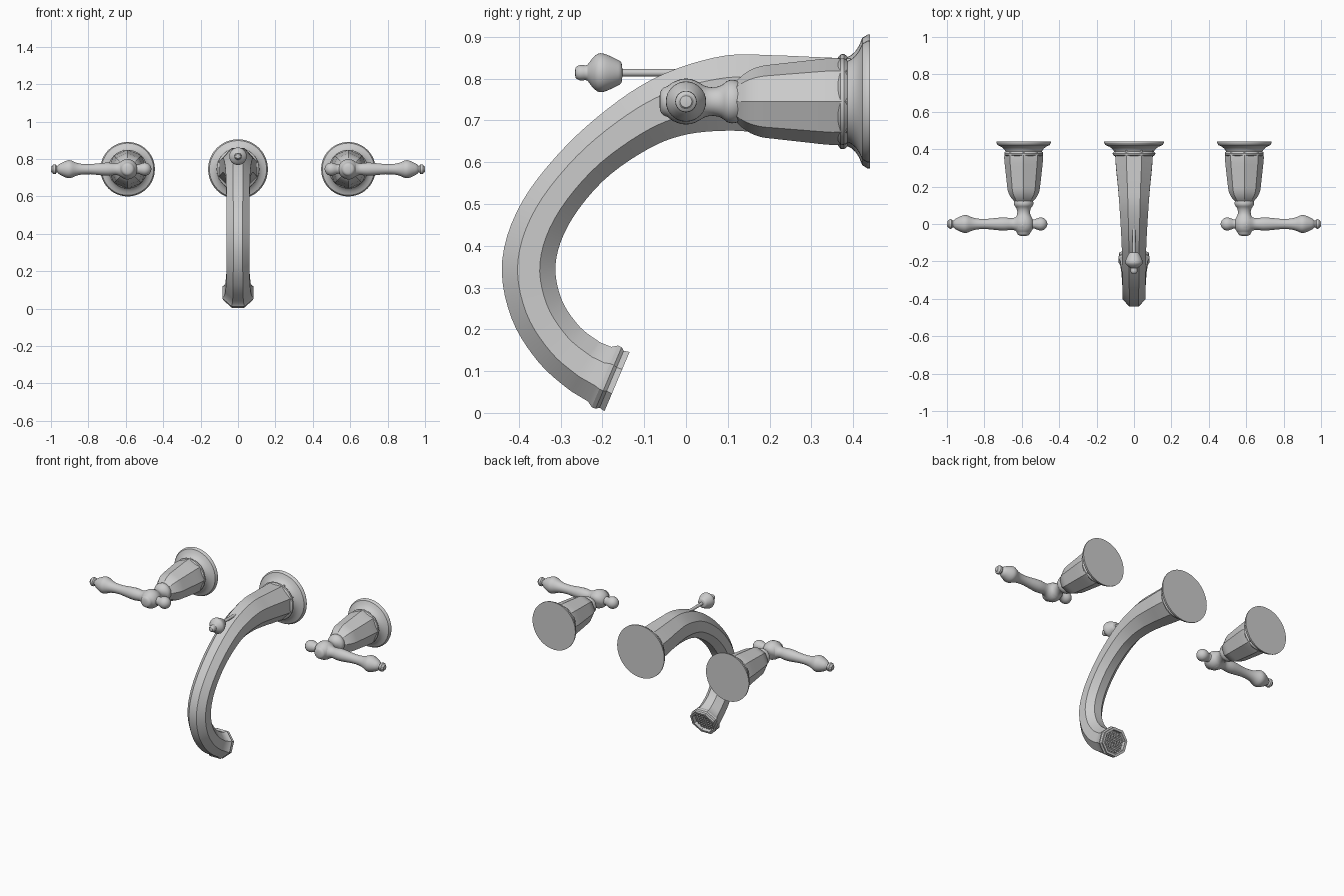
import bpy, bmesh, math
from mathutils import Vector

if "Cube" in bpy.data.objects:
    bpy.data.objects.remove(bpy.data.objects["Cube"])

HX, HZ = 0.59, 0.745     # handle centre and common axis height


def spline(pts, sub):
    """Catmull-Rom resampling of a list of tuples."""
    if sub < 2:
        return [Vector(p) for p in pts]
    P = [Vector(p) for p in pts]
    out = []
    for i in range(len(P) - 1):
        a, b, c, d = P[max(i - 1, 0)], P[i], P[i + 1], P[min(i + 2, len(P) - 1)]
        for k in range(sub):
            t = k / sub
            out.append(0.5 * (2 * b + (c - a) * t + (2 * a - 5 * b + 4 * c - d) * t * t
                              + (3 * b - a - 3 * c + d) * t ** 3))
    return out + [P[-1]]


def skin(name, rings, mirror=False, angle=32):
    """Join rings of points into a closed, capped skin."""
    bm = bmesh.new()
    vr = [[bm.verts.new(p) for p in r] for r in rings]
    n = len(vr[0])
    for a, b in zip(vr, vr[1:]):
        for i in range(n):
            j = (i + 1) % n
            bm.faces.new((a[i], a[j], b[j], b[i]))
    bm.faces.new(vr[0])
    bm.faces.new(vr[-1][::-1])
    bmesh.ops.recalc_face_normals(bm, faces=bm.faces)
    me = bpy.data.meshes.new(name)
    bm.to_mesh(me)
    bm.free()
    ob = bpy.data.objects.new(name, me)
    bpy.context.collection.objects.link(ob)
    bpy.ops.object.select_all(action='DESELECT')
    ob.select_set(True)
    bpy.context.view_layer.objects.active = ob
    bpy.ops.object.shade_smooth_by_angle(angle=math.radians(angle))
    if mirror:
        ob.modifiers.new("mirror", 'MIRROR').use_axis = (True, False, False)
    return ob


def lathe(name, profile, axis, centre, n=32, sub=1, mirror=False):
    """Revolve (position, radius) pairs about a line parallel to x or y."""
    rings = []
    for t, r in spline(profile, sub):
        r = max(r, 0.001)
        ring = []
        for i in range(n):
            a = 2 * math.pi * i / n
            u, v = r * math.cos(a), r * math.sin(a)
            ring.append((centre[0] + u, t, centre[1] + v) if axis == 'y'
                        else (t, centre[0] + u, centre[1] + v))
        rings.append(ring)
    return skin(name, rings, mirror)


# spout: octagonal tube, stations are (y, z, half height, half width)
stations = [(0.39, 0.745, 0.103, 0.102), (0.30, 0.753, 0.099, 0.096), (0.20, 0.762, 0.094, 0.086),
            (0.10, 0.765, 0.090, 0.078), (-0.02, 0.741, 0.078, 0.070), (-0.125, 0.690, 0.068, 0.065),
            (-0.243, 0.597, 0.061, 0.062), (-0.337, 0.477, 0.062, 0.061), (-0.376, 0.360, 0.064, 0.061),
            (-0.358, 0.250, 0.064, 0.061), (-0.303, 0.163, 0.065, 0.063), (-0.240, 0.110, 0.068, 0.068)]
path = spline(stations, 5)
# outlet lip, then inward to the recess floor
END = Vector((-0.165, 0.075))
D = Vector((0.92, -0.39)).normalized()
for back, r in ((0.045, 0.071), (0.032, 0.080), (0.022, 0.080), (0.014, 0.074), (0.0, 0.077),
                (0.0, 0.063), (0.022, 0.061)):
    c = END - D * back
    path.append(Vector((c.x, c.y, r, r + 0.003)))
rings = []
for i, p in enumerate(path):
    if i >= len(path) - 7:
        d = D
    else:
        a, b = path[max(i - 1, 0)], path[i + 1]
        d = Vector((b[0] - a[0], b[1] - a[1])).normalized()
    ring = []
    for k in range(8):
        ang = math.pi / 8 + k * math.pi / 4
        s = 1 / math.cos(math.pi / 8)
        u, v = p[3] * s * math.cos(ang), p[2] * s * math.sin(ang)
        ring.append((u, p[0] + d.y * v, p[1] - d.x * v))
    rings.append(ring)
skin("spout", rings)

# aerator mesh of thin bars across the outlet
N = Vector((0, D.x, D.y))
U = Vector((1, 0, 0))
V = N.cross(U)
C = Vector((0, END.x, END.y)) - N * 0.018
bm = bmesh.new()
for p, q in ((U, V), (V, U)):
    for k in range(-3, 4):
        o = k * 0.016
        h = math.sqrt(0.061 ** 2 - o * o)
        vs = [bm.verts.new(C + q * (o + w) + p * l + N * e)
              for l in (-h, h) for w, e in ((-.003, -.004), (.003, -.004), (.003, .004), (-.003, .004))]
        for f in ((0, 1, 2, 3), (7, 6, 5, 4), (0, 4, 5, 1), (1, 5, 6, 2), (2, 6, 7, 3), (3, 7, 4, 0)):
            bm.faces.new([vs[i] for i in f])
bmesh.ops.recalc_face_normals(bm, faces=bm.faces)
me = bpy.data.meshes.new("aerator_mesh")
bm.to_mesh(me)
bm.free()
bpy.context.collection.objects.link(bpy.data.objects.new("aerator_mesh", me))

# wall flanges: bead, cove and rim
flange = [(0.360, 0.095), (0.364, 0.106), (0.370, 0.113), (0.378, 0.114), (0.384, 0.110),
          (0.387, 0.107), (0.395, 0.111), (0.405, 0.120), (0.413, 0.132), (0.419, 0.145),
          (0.422, 0.153), (0.428, 0.156), (0.434, 0.160), (0.44, 0.160)]
lathe("spout_flange", flange, 'y', (0, HZ), n=48)
lathe("handle_flange", [(t, r * 0.91) for t, r in flange], 'y', (HX, HZ), n=48, mirror=True)

# lift knob and rod
lathe("lift_rod", [(-0.17, 0.009), (0.06, 0.009)], 'y', (0, 0.814), n=16)
lathe("lift_knob", [(-0.266, 0), (-0.264, 0.012), (-0.255, 0.018), (-0.244, 0.018), (-0.236, 0.019),
                    (-0.226, 0.032), (-0.212, 0.045), (-0.198, 0.046), (-0.182, 0.040),
                    (-0.162, 0.030), (-0.154, 0.023), (-0.152, 0)], 'y', (0, 0.814), sub=2)

# handles: faceted body, round hub and turned lever
lathe("handle_body", [(0.105, 0.042), (0.122, 0.051), (0.135, 0.063), (0.155, 0.076), (0.18, 0.085),
                      (0.21, 0.089), (0.29, 0.098), (0.35, 0.104), (0.385, 0.102)],
      'y', (HX, HZ), n=8, sub=2, mirror=True)
lathe("handle_hub", [(-0.064, 0), (-0.062, 0.022), (-0.054, 0.033), (-0.044, 0.037), (-0.032, 0.046),
                     (-0.012, 0.053), (0.010, 0.053), (0.032, 0.045), (0.046, 0.037), (0.065, 0.034),
                     (0.085, 0.039), (0.098, 0.049), (0.110, 0.052), (0.122, 0.050), (0.132, 0.045)],
      'y', (HX, HZ), sub=2, mirror=True)
lathe("handle_lever", [(0.463, 0), (0.467, 0.016), (0.480, 0.030), (0.498, 0.035), (0.516, 0.031),
                       (0.534, 0.024), (0.548, 0.028), (0.570, 0.048), (0.590, 0.055), (0.612, 0.050),
                       (0.635, 0.036), (0.655, 0.031), (0.690, 0.035), (0.730, 0.033), (0.790, 0.027),
                       (0.840, 0.029), (0.870, 0.037), (0.893, 0.047), (0.912, 0.047), (0.935, 0.038),
                       (0.957, 0.026), (0.963, 0.019), (0.969, 0.018), (0.975, 0.025), (0.988, 0.025),
                       (0.993, 0.018), (0.999, 0.014), (1.0, 0)],
      'x', (0, HZ), sub=2, mirror=True)
